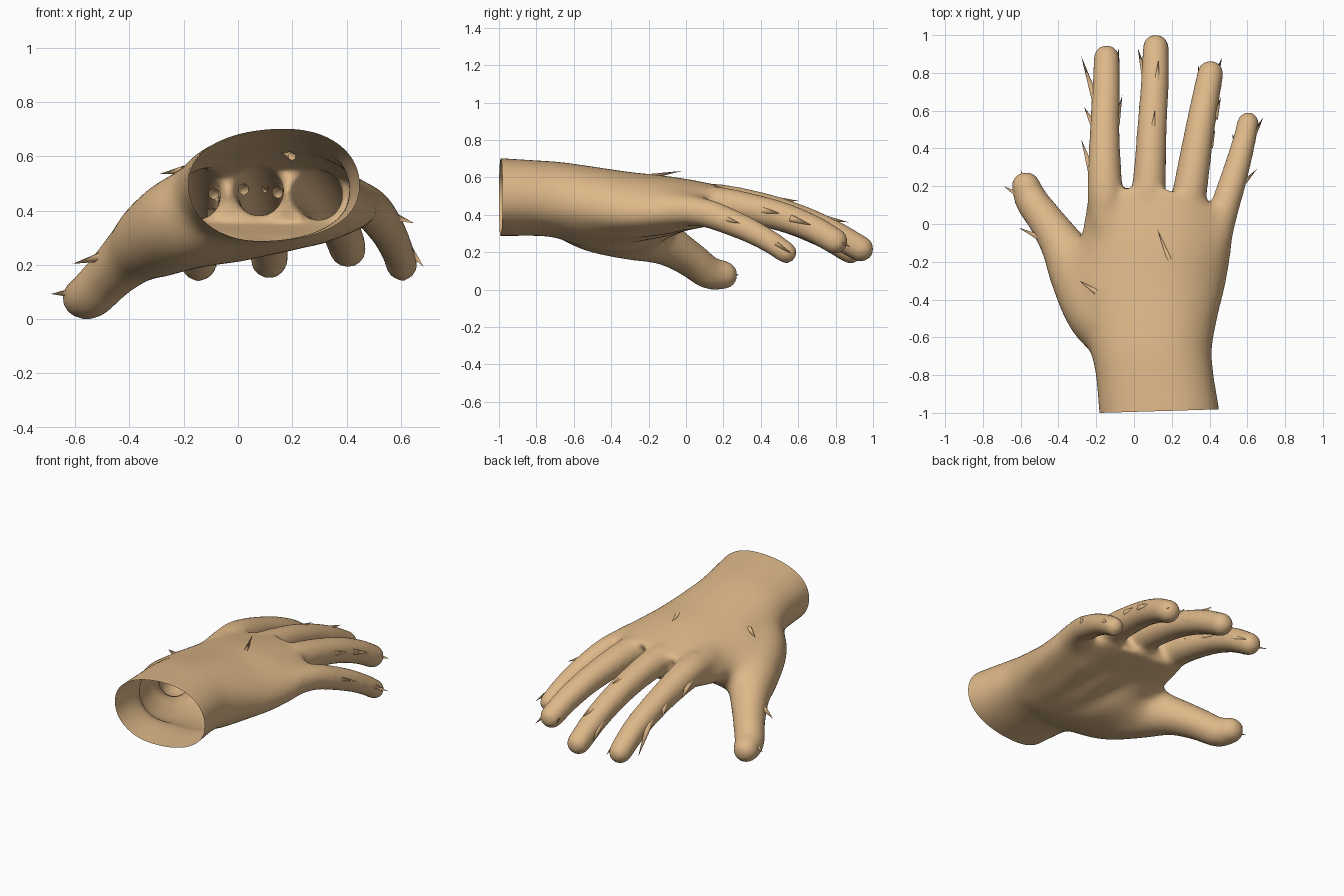
import bpy, bmesh, math
from mathutils import Vector, Matrix

if "Cube" in bpy.data.objects:
    bpy.data.objects.remove(bpy.data.objects["Cube"])

skin = bpy.data.materials.new("tan_skin")
skin.diffuse_color = (0.73, 0.48, 0.25, 1)
skin.use_nodes = True
skin.node_tree.nodes["Principled BSDF"].inputs["Base Color"].default_value = skin.diffuse_color

# Digit centre lines from knuckle to tip: x, y, z, radius
DIGITS = {
    "index": [(-.14, .00, .455, .105), (-.155, .22, .46, .094), (-.155, .50, .393, .081),
              (-.147, .72, .305, .076), (-.145, .88, .207, .070)],
    "middle": [(.06, .00, .47, .105), (.08, .22, .47, .09), (.095, .50, .413, .081),
               (.11, .75, .318, .076), (.115, .935, .218, .071)],
    "ring": [(.27, .00, .46, .10), (.30, .20, .455, .092), (.345, .48, .40, .081),
             (.38, .67, .33, .075), (.405, .797, .259, .071)],
    "little": [(.43, -.08, .43, .095), (.485, .10, .41, .080), (.545, .30, .335, .070),
               (.583, .44, .262, .063), (.604, .535, .198, .060)],
    "thumb": [(-.05, -.62, .41, .15), (-.18, -.48, .37, .178), (-.285, -.28, .31, .16),
              (-.37, -.12, .25, .122), (-.465, .02, .165, .098),
              (-.54, .12, .092, .089), (-.572, .200, .078, .078)],
}
# Fleshy pads: thumb web, ball of the thumb, middle and heel of the palm
PADS = [
    [(.02, -.55, .465, .18), (-.14, -.34, .42, .155), (-.23, -.22, .375, .12)],
    [(-.12, -.05, .42, .12), (-.20, -.15, .39, .11), (-.29, -.23, .33, .11)],
    [(.07, -.57, .42, .185), (.00, -.42, .385, .178), (-.08, -.25, .37, .155),
     (-.08, -.08, .41, .12)],
    [(-.06, -.56, .41, .18), (-.09, -.44, .375, .178), (-.18, -.25, .345, .155)],
    [(.15, -.58, .435, .183), (.14, -.38, .41, .172), (.11, -.12, .415, .14)],
    [(.23, -.58, .45, .175), (.27, -.35, .425, .16), (.30, -.10, .42, .13)],
]


def sample(points, steps=9):
    """Smooth curve through the centre line, carrying the radius along."""
    p = [Vector(q) for q in points]
    p = [p[0] * 2 - p[1]] + p + [p[-1] * 2 - p[-2]]
    out = []
    for i in range(1, len(p) - 2):
        a, b, c, d = p[i - 1:i + 3]
        for k in range(steps):
            t = k / steps
            out.append(0.5 * (2 * b + (c - a) * t + (2 * a - 5 * b + 4 * c - d) * t * t
                              + (3 * b - a - 3 * c + d) * t ** 3))
    return out + [p[-2]]


def finish(bm, name):
    me = bpy.data.meshes.new(name)
    bm.to_mesh(me)
    bm.free()
    me.materials.append(skin)
    ob = bpy.data.objects.new(name, me)
    bpy.context.collection.objects.link(ob)
    return ob


def power(v, e):
    return math.copysign(abs(v) ** e, v)


# Palm and wrist loft: y, centre x, half width, centre z, half height, side droop
SECTIONS = [(-1.12, .135, .318, .495, .208, 0), (-1, .135, .318, .495, .208, 0),
            (-.8, .11, .315, .49, .203, 0), (-.67, .09, .322, .482, .203, .01),
            (-.5, .09, .355, .468, .192, .03), (-.3, .09, .399, .455, .175, .05),
            (-.1, .115, .404, .455, .155, .05), (.05, .13, .394, .455, .13, .05),
            (.19, .14, .365, .455, .10, .04)]
bm = bmesh.new()
N = 48
rings = []
for y, cx, hw, cz, hh, droop in SECTIONS:
    ring = []
    for i in range(N):
        a = 2 * math.pi * i / N
        c, s = power(math.cos(a), .92), power(math.sin(a), .92)
        x = cx + hw * c + .04 * s * (1 - abs(c))
        slant = 0.55 * max(0, x - .2) * max(0, y + .5)
        ring.append(bm.verts.new((x, y - slant, cz + hh * s - droop * c * c)))
    rings.append(ring)
for r0, r1 in zip(rings, rings[1:]):
    for i in range(N):
        j = (i + 1) % N
        bm.faces.new((r0[i], r0[j], r1[j], r1[i]))
bm.faces.new(rings[0])
bm.faces.new(rings[-1])
bmesh.ops.recalc_face_normals(bm, faces=bm.faces)

# Fingers, thumb and pads as overlapping round beads, fused with the palm below
for pts in list(DIGITS.values()) + PADS:
    for q in sample(pts):
        bmesh.ops.create_icosphere(bm, subdivisions=3, radius=q[3],
                                   matrix=Matrix.Translation(q.xyz))
hand = finish(bm, "hand")
bpy.context.view_layer.objects.active = hand
hand.select_set(True)

# Fuse into one skin
fuse = hand.modifiers.new("fuse", "REMESH")
fuse.mode = "VOXEL"
fuse.voxel_size = 0.014
bpy.ops.object.modifier_apply(modifier="fuse")

# Soften everything a little, and the palm much more than the digits
palm = hand.vertex_groups.new(name="palm")
for v in hand.data.vertices:
    x, y, z = v.co
    w = min((.16 - y) / .2, (y + .95) / .15, (x + .48) / .12)
    if w > 0:
        palm.add([v.index], min(w, 1), "REPLACE")
for name, count, group in (("soften", 18, ""), ("soften_palm", 90, "palm")):
    m = hand.modifiers.new(name, "SMOOTH")
    m.factor = 0.5
    m.iterations = count
    m.vertex_group = group
    bpy.ops.object.modifier_apply(modifier=name)

# Cut the wrist open, leaving a hollow shell
bm = bmesh.new()
bm.from_mesh(hand.data)
bmesh.ops.bisect_plane(bm, geom=bm.verts[:] + bm.edges[:] + bm.faces[:],
                       plane_co=(-.18, -1, .5), plane_no=(.03, -1, 0), clear_outer=True)
for f in bm.faces:
    f.smooth = True
    f.material_index = 0
bm.to_mesh(hand.data)
bm.free()
hand.data.materials.clear()
hand.data.materials.append(skin)

# Pointed skin tufts: base x, y and tip x, y along each digit
TUFTS = {
    "index": [(-.205, .66, -.28, .89), (-.21, .52, -.265, .62), (-.225, .28, -.28, .45),
              (-.095, .80, -.08, .93), (-.095, .53, -.062, .68), (-.09, .25, -.075, .39)],
    "middle": [(.06, .78, .02, .93), (.02, .22, .02, .38), (.145, .28, .155, .42)],
    "ring": [(.355, .70, .34, .84), (.43, .77, .465, .88), (.425, .56, .46, .67),
             (.40, .41, .43, .50)],
    "little": [(.615, .44, .685, .565), (.55, .38, .52, .48), (.545, .18, .65, .29)],
    "thumb": [(-.59, .14, -.69, .20), (-.48, -.08, -.61, -.02), (-.575, .21, -.60, .285),
              (-.44, .00, -.47, .10)],
}


def height(pts, y):
    for a, b in zip(pts, pts[1:]):
        if y <= b[1] or b is pts[-1]:
            return a[2] + (b[2] - a[2]) * (y - a[1]) / (b[1] - a[1])


def tuft(bm, base, tip, r):
    base, tip = Vector(base), Vector(tip)
    d = tip - base
    rot = d.to_track_quat("Z", "Y").to_matrix().to_4x4()
    bmesh.ops.create_cone(bm, segments=6, radius1=r, radius2=0, depth=d.length,
                          cap_ends=False, matrix=Matrix.Translation((base + tip) / 2) @ rot)


bm = bmesh.new()
for name, rows in TUFTS.items():
    pts = DIGITS[name]
    for x0, y0, x1, y1 in rows:
        tuft(bm, (x0, y0, height(pts, y0) + .01), (x1, y1, height(pts, y1) + .015), .022)
# Tufts standing up from the tops of the middle finger and the back of the hand
tuft(bm, (.12, .75, .38), (.13, .87, .36), .016)
tuft(bm, (.10, .50, .48), (.11, .60, .475), .014)
tuft(bm, (.20, -.22, .60), (.12, -.02, .635), .016)
tuft(bm, (-.20, -.36, .55), (-.29, -.30, .535), .016)
for f in bm.faces:
    f.smooth = True
finish(bm, "skin_tufts")
